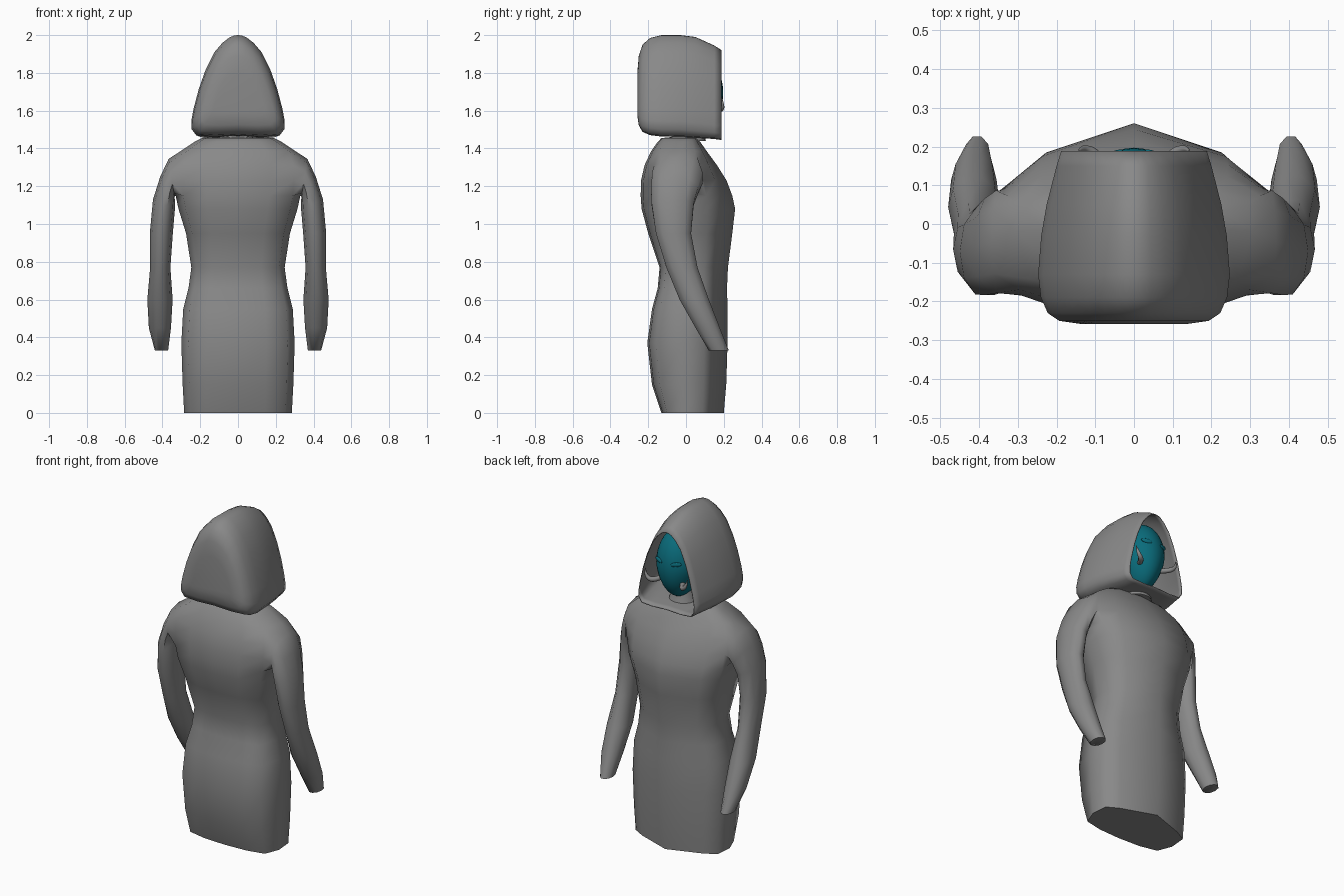
import bpy, bmesh, math
from mathutils import Vector

if "Cube" in bpy.data.objects:
    bpy.data.objects.remove(bpy.data.objects["Cube"])


def material(name, rgb):
    m = bpy.data.materials.new(name)
    m.diffuse_color = (*rgb, 1)
    m.use_nodes = True
    m.node_tree.nodes["Principled BSDF"].inputs["Base Color"].default_value = m.diffuse_color
    return m


cloth = material("dark_cloth", (.25, .25, .25))
teal = material("teal", (.003, .15, .2))


def smooth(ob, angle=60):
    bpy.ops.object.select_all(action='DESELECT')
    ob.select_set(True)
    bpy.context.view_layer.objects.active = ob
    bpy.ops.object.shade_smooth_by_angle(angle=math.radians(angle))


def skin(bm, rings):
    """Join consecutive vertex rings with quads."""
    n = len(rings[0])
    for a, b in zip(rings, rings[1:]):
        for i in range(n):
            j = (i + 1) % n
            bm.faces.new((a[i], a[j], b[j], b[i]))


def add_ring(bm, pts):
    return [bm.verts.new(p) for p in pts]


def finish(bm, name):
    bmesh.ops.recalc_face_normals(bm, faces=bm.faces)
    me = bpy.data.meshes.new(name)
    bm.to_mesh(me)
    bm.free()
    me.materials.append(cloth)
    ob = bpy.data.objects.new(name, me)
    bpy.context.collection.objects.link(ob)
    smooth(ob)
    return ob


def mirrored(half):
    """Close a half outline (first and last points on x = 0)."""
    return half + [(-x, y) for x, y in half[-2:0:-1]]


# Robe torso: z, half width, back y, front y, front corner fullness
sections = [
    (0, .285, -.13, .20, .64), (.15, .293, -.18, .213, .64),
    (.37, .30, -.205, .22, .64), (.55, .29, -.18, .22, .65),
    (.66, .262, -.15, .217, .66), (.77, .247, -.14, .222, .67),
    (.95, .275, -.20, .245, .69), (1.08, .315, -.235, .26, .71),
    (1.15, .33, -.24, .245, .71), (1.23, .335, -.238, .215, .72),
    (1.31, .335, -.22, .165, .74), (1.385, .305, -.185, .11, .78),
    (1.435, .23, -.15, .075, .8), (1.455, .19, -.13, .06, .8), (1.46, .09, -.08, .05, .8)]
bm = bmesh.new()
torso = []
for z, w, yb, yf, f in sections:
    half = [(0, yb), (.5 * w, yb * .95), (.88 * w, yb * .77), (w, yb * .1),
            (.97 * w, yf * .44), (.72 * w, yf * f), (0, yf)]
    torso.append(add_ring(bm, [(x, y, z) for x, y in mirrored(half)]))
skin(bm, torso)
bm.faces.new(torso[0])
bm.faces.new(torso[-1])

# Sleeves grown out of an armhole: outer (x, z), inner (x, z), back y, front y
sleeve = [
    ((.367, 1.345), (.336, 1.145), -.18, .088), ((.412, 1.25), (.334, 1.125), -.185, .068),
    ((.45, 1.13), (.334, 1.08), -.183, .042), ((.467, .95), (.345, .95), -.16, .028),
    ((.465, .77), (.358, .77), -.105, .062), ((.48, .6), (.346, .6), -.035, .122),
    ((.472, .45), (.355, .45), .05, .18), ((.44, .33), (.37, .33), .12, .227)]
lo, hi = 8, 11                       # torso rings bounding the armhole
for side in (1, -1):
    def tv(level, col):
        return torso[level][col if side > 0 else 12 - col]
    inside = [bm.faces.get([tv(k, c), tv(k, c + 1), tv(k + 1, c + 1), tv(k + 1, c)])
              for k in range(lo, hi) for c in (2, 3)]
    bmesh.ops.delete(bm, geom=inside, context='FACES_ONLY')
    bm.edges.ensure_lookup_table()
    # armhole loop: top middle, down the front, under, up the back
    loop = [tv(hi, 3), tv(hi, 4), tv(hi - 1, 4), tv(lo + 1, 4), tv(lo, 4),
            tv(lo, 3), tv(lo, 2), tv(lo + 1, 2), tv(hi - 1, 2), tv(hi, 2)]
    arm = [loop]
    for (ox, oz), (ix, iz), yb, yf in sleeve:
        pts = []
        for i in range(10):
            t = 2 * math.pi * i / 10
            k = .5 + .5 * math.cos(t)
            pts.append((side * (ix + (ox - ix) * k),
                        (yb + yf) / 2 + (yf - yb) / 2 * math.sin(t) * 1.04,
                        iz + (oz - iz) * k))
        arm.append(add_ring(bm, pts))
    skin(bm, arm)
    bm.faces.new(arm[-1])
loose = [e for e in bm.edges if not e.link_faces]
bmesh.ops.delete(bm, geom=loose, context='EDGES')
bmesh.ops.delete(bm, geom=[v for v in bm.verts if not v.link_faces], context='VERTS')
finish(bm, "robe")

# Hood: pointed-arch outline swept along y, open at +y
arch = [(0, 1), (.08, .996), (.18, .978), (.33, .925), (.5, .835), (.69, .66), (.83, .48),
        (.94, .29), (.99, .17), (.98, .09), (.88, .03), (.5, .02), (0, .03)]
hood = [  # y, half width, bottom z, top z
    (.188, .19, 1.435, 1.92), (.15, .202, 1.44, 1.945), (.05, .228, 1.445, 1.99),
    (-.03, .242, 1.45, 2.0), (-.13, .25, 1.452, 2.0), (-.19, .243, 1.46, 1.985),
    (-.23, .225, 1.478, 1.95), (-.25, .195, 1.515, 1.89), (-.258, .14, 1.57, 1.80)]
bm = bmesh.new()
hr = [add_ring(bm, [(x * w, y, b + h * (t - b)) for x, h in mirrored(arch)]) for y, w, b, t in hood]
skin(bm, hr)
bm.faces.new(hr[-1])
sol = finish(bm, "hood").modifiers.new("thickness", 'SOLIDIFY')
sol.thickness = .005
sol.offset = -1

# Neck
bm = bmesh.new()
skin(bm, [add_ring(bm, [(r * math.cos(i * math.pi / 10), .02 + r * math.sin(i * math.pi / 10), z)
                        for i in range(20)])
          for z, r in ((1.44, .085), (1.47, .08), (1.49, .07), (1.58, .065))])
finish(bm, "neck")


# Egg-shaped face, narrower at the chin
def face_ball(name, loc, scale, taper=0, rot=(0, 0, 0)):
    bpy.ops.mesh.primitive_uv_sphere_add(segments=32, ring_count=20, location=loc, rotation=rot)
    ob = bpy.context.object
    ob.name = name
    for v in ob.data.vertices:
        k = 1 + taper * min(v.co.z, 0)
        v.co = Vector((v.co.x * k * scale[0], v.co.y * scale[1], v.co.z * scale[2]))
    ob.data.materials.append(teal)
    smooth(ob)


face_ball("face", (0, .05, 1.695), (.13, .147, .205), .22)

for side, label in ((1, "right"), (-1, "left")):
    # Closed almond eyelids
    face_ball(label + "_eyelid", (side * .058, .178, 1.735), (.032, .008, .013),
              0, (0, side * -.15, side * -.4))
    # Curved cheek tusks
    cu = bpy.data.curves.new(label + "_tusk", 'CURVE')
    cu.dimensions = '3D'
    cu.bevel_depth = .014
    cu.bevel_resolution = 3
    cu.resolution_u = 6
    cu.use_fill_caps = True
    cu.materials.append(cloth)
    sp = cu.splines.new('NURBS')
    pts = [(.07, .13, 1.61, 1), (.095, .18, 1.60, 1.1), (.122, .194, 1.612, .9),
           (.137, .194, 1.635, .6), (.142, .188, 1.67, .1)]
    sp.points.add(len(pts) - 1)
    for p, (x, y, z, r) in zip(sp.points, pts):
        p.co = (side * x, y, z, 1)
        p.radius = r
    sp.use_endpoint_u = True
    sp.order_u = 4
    bpy.context.collection.objects.link(bpy.data.objects.new(label + "_tusk", cu))
